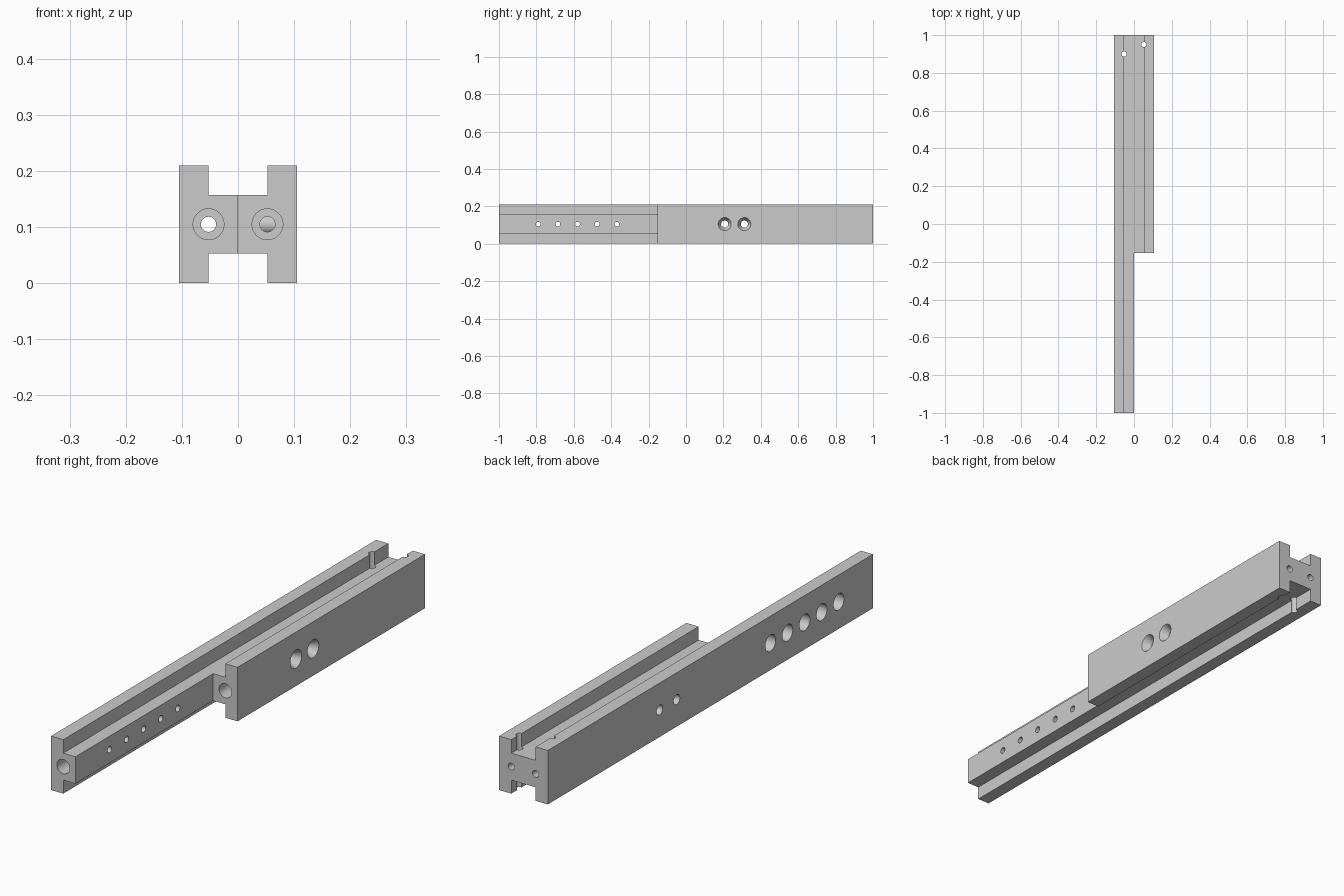
import bpy, bmesh, math
from mathutils import Vector

if "Cube" in bpy.data.objects:
    bpy.data.objects.remove(bpy.data.objects["Cube"])

W = 0.105          # bar width and half its height
F = W / 2          # flange thickness
SEG = 40

steel = bpy.data.materials.new("light_grey")
steel.use_nodes = True
grey = (0.6, 0.6, 0.6, 1)
steel.diffuse_color = grey
steel.node_tree.nodes["Principled BSDF"].inputs["Base Color"].default_value = grey


def to_object(bm, name):
    bmesh.ops.recalc_face_normals(bm, faces=bm.faces)
    mesh = bpy.data.meshes.new(name)
    bm.to_mesh(mesh)
    bm.free()
    obj = bpy.data.objects.new(name, mesh)
    bpy.context.collection.objects.link(obj)
    mesh.materials.append(steel)
    return obj


def t_bar(name, side, front, back):
    """T-section bar, web towards the centre plane, flange on the outside."""
    half = [(0, W - F), (F, W - F), (F, 0), (W, 0)]
    outline = half + [(x, 2 * W - z) for x, z in reversed(half)]
    bm = bmesh.new()
    face = bm.faces.new([bm.verts.new((side * x, front, z)) for x, z in outline])
    ext = bmesh.ops.extrude_face_region(bm, geom=[face])["geom"]
    verts = [v for v in ext if isinstance(v, bmesh.types.BMVert)]
    bmesh.ops.translate(bm, verts=verts, vec=(0, back - front, 0))
    return to_object(bm, name)


def drill(bar, start, direction, profile):
    """Cut a turned shape given as (depth, radius) steps along a direction."""
    axis = Vector(direction)
    turn = axis.to_track_quat("Z", "Y")
    bm = bmesh.new()
    rings = []
    for depth, radius in profile:
        ring = []
        for i in range(SEG):
            a = math.tau * (i + 0.5) / SEG
            p = Vector((radius * math.cos(a), radius * math.sin(a), depth))
            ring.append(bm.verts.new(Vector(start) + turn @ p))
        rings.append(ring)
    for low, high in zip(rings, rings[1:]):
        for i in range(SEG):
            j = (i + 1) % SEG
            bm.faces.new((low[i], low[j], high[j], high[i]))
    bm.faces.new(rings[0])
    bm.faces.new(rings[-1])
    cutter = to_object(bm, "drill_cutter")
    cutter.hide_render = True
    mod = bar.modifiers.new("hole", "BOOLEAN")
    mod.operation = "DIFFERENCE"
    mod.solver = "EXACT"
    mod.object = cutter
    bpy.context.view_layer.objects.active = bar
    bpy.ops.object.modifier_apply(modifier=mod.name)
    bpy.data.objects.remove(cutter)


def plain(radius, length):
    return [(-0.02, radius), (length, radius)]


def counterbore(big, small, depth, length):
    return [(-0.02, big), (depth, big), (depth, small), (length, small)]


long_bar = t_bar("long_bar", -1, -1, 1)
short_bar = t_bar("short_bar", 1, -0.153, 1)

# Lengthwise bores with wide mouths, and vertical pin holes near the back
for bar, side, front, pin_y in ((long_bar, -1, -1, 0.9), (short_bar, 1, -0.153, 0.95)):
    drill(bar, (side * F, front, W), (0, 1, 0), counterbore(0.0275, 0.0135, 0.12, 2.1))
    drill(bar, (side * F, pin_y, 0), (0, 0, 1), plain(0.0135, 0.25))

# Row of counterbored cross holes through the long bar
for i in range(5):
    drill(long_bar, (-W, -0.79 + 0.105 * i, W), (1, 0, 0),
          counterbore(0.032, 0.0125, F, 0.15))

# Pair of countersunk holes through both bars
for y in (0.207, 0.312):
    drill(short_bar, (W, y, W), (-1, 0, 0),
          [(-0.01, 0.0403), (0.03, 0.019), (0.13, 0.019)])
    drill(long_bar, (0, y, W), (-1, 0, 0), plain(0.019, 0.15))

# Smooth hole walls, sharp machined edges
for bar in (long_bar, short_bar):
    bpy.ops.object.select_all(action="DESELECT")
    bar.select_set(True)
    bpy.context.view_layer.objects.active = bar
    bpy.ops.object.shade_smooth_by_angle(angle=math.radians(25))
